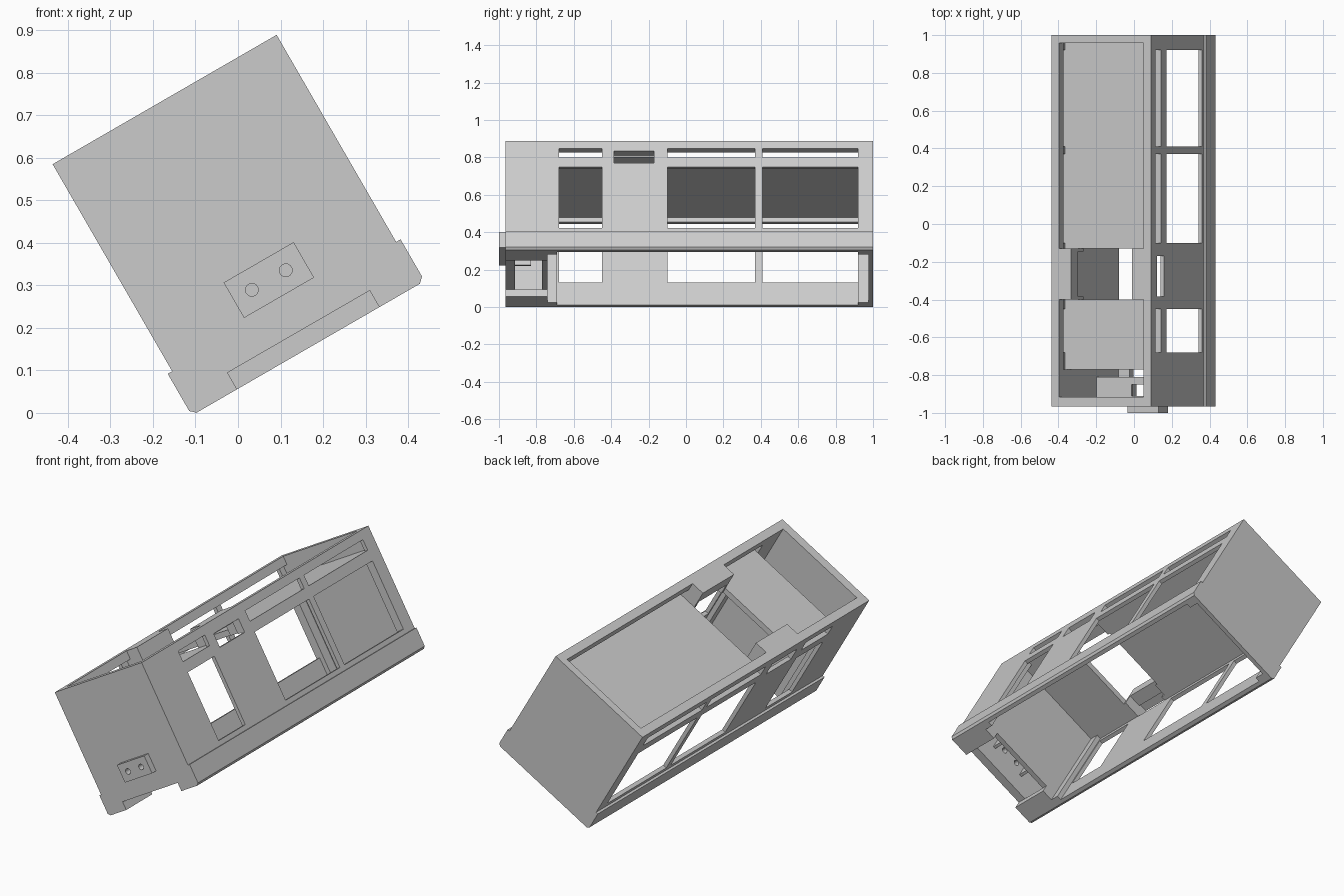
import bpy, bmesh
from math import radians
from mathutils import Matrix

cube = bpy.data.objects.get("Cube")
if cube:
    bpy.data.objects.remove(cube, do_unlink=True)

grey = bpy.data.materials.new("plain grey")
grey.use_nodes = True
COLOUR = (0.6, 0.6, 0.6, 1)
grey.diffuse_color = COLOUR
grey.node_tree.nodes["Principled BSDF"].inputs["Base Color"].default_value = COLOUR

# The whole shell lies tipped over around its long axis
TILT = Matrix.Translation((0.165, 0, 0.152)) @ Matrix.Rotation(radians(-30), 4, 'Y')
HALF, INNER, THIN, TOP = 0.304, 0.258, 0.283, 0.675
FRONT, BACK = -0.965, 1.0
SILL = 0.571


def finish(bm, name):
    bmesh.ops.recalc_face_normals(bm, faces=bm.faces)
    mesh = bpy.data.meshes.new(name)
    bm.to_mesh(mesh)
    bm.free()
    mesh.materials.append(grey)
    obj = bpy.data.objects.new(name, mesh)
    bpy.context.collection.objects.link(obj)
    obj.matrix_world = TILT
    return obj


def box(name, x, y, z):
    bm = bmesh.new()
    bmesh.ops.create_cube(bm, size=1)
    for v in bm.verts:
        for i, (lo, hi) in enumerate((x, y, z)):
            v.co[i] = lo if v.co[i] < 0 else hi
    return finish(bm, name)


def prism(name, profile, y0, y1):
    bm = bmesh.new()
    face = bm.faces.new([bm.verts.new((x, y0, z)) for x, z in profile])
    ext = bmesh.ops.extrude_face_region(bm, geom=[face])
    moved = [g for g in ext["geom"] if isinstance(g, bmesh.types.BMVert)]
    bmesh.ops.translate(bm, verts=moved, vec=(0, y1 - y0, 0))
    bm.faces.ensure_lookup_table()
    return finish(bm, name)


def rod(name, x, z, radius, y0, y1):
    bm = bmesh.new()
    bmesh.ops.create_cone(bm, cap_ends=True, segments=24, radius1=radius,
                          radius2=radius, depth=y1 - y0)
    bmesh.ops.transform(bm, verts=bm.verts, matrix=Matrix.Translation(
        (x, (y0 + y1) / 2, z)) @ Matrix.Rotation(radians(90), 4, 'X'))
    return finish(bm, name)


def cut(target, cutter):
    mod = target.modifiers.new("cut", 'BOOLEAN')
    mod.operation, mod.solver, mod.object = 'DIFFERENCE', 'EXACT', cutter
    bpy.context.view_layer.objects.active = target
    bpy.ops.object.modifier_apply(modifier=mod.name)
    bpy.data.objects.remove(cutter, do_unlink=True)


# Hollow shell, open above and below, with thinner side walls
shell = box("body_shell", (-HALF, HALF), (FRONT, BACK), (0, TOP))
cut(shell, box("cavity", (-INNER, INNER), (-0.915, 0.957), (-0.1, 0.8)))
cut(shell, box("lower_cavity", (-INNER, INNER), (-0.8, 0.975), (-0.1, 0.54)))
cut(shell, box("wall_recess", (-THIN, THIN), (-0.69, 0.92), (-0.1, 0.54)))

# Roof panels, flush with the upper window sills and tucked under the roof rim
for name, y in (("rear_roof_panel", (-0.13, 0.957)), ("front_roof_panel", (-0.77, -0.40))):
    cut(shell, box("rim_recess", (-THIN, THIN), y, (SILL, 0.629)))
    panel = box(name, (-INNER, INNER), y, (0.54, SILL))

# Main windows and the narrow windows above, cut through both sides
for y in ((-0.68, -0.45), (-0.10, 0.37), (0.41, 0.92)):
    cut(shell, box("window", (-0.4, 0.4), y, (0.138, 0.513)))
    cut(shell, box("upper_window", (-0.4, 0.4), y, (SILL, 0.629)))
cut(shell, box("vent", (-0.4, 0.4), (-0.385, -0.17), (0.537, 0.612)))
cut(shell, box("front_notch", (-0.193, 0.193), (-1.1, -0.8), (-0.1, 0.045)))

# Parts repeated on both sides
for side, label in ((1, "left"), (-1, "right")):
    def span(a, b):
        return tuple(sorted((side * a, side * b)))
    # skirt with a chamfered lower edge
    prism(label + "_skirt", [(side * x, z) for x, z in (
        (0.303, 0), (0.316, 0.012), (0.316, 0.113), (0.303, 0.113))], FRONT, BACK)
    # hollow vent housing beside the open bay
    vent = box(label + "_vent_housing", span(0.186, INNER), (-0.40, -0.13), (0.54, TOP))
    cut(vent, box("vent_hollow", span(0.15, 0.3), (-0.385, -0.145), (0.5, 0.602)))
    # foot block at the front underside
    box(label + "_front_block", span(0.193, INNER + 0.01), (-0.93, -0.74), (0, 0.045))
    # side wall of the coupling pocket
    box(label + "_pocket_wall", span(0.095, 0.11), (-0.92, -0.83), (0.14, 0.27))

# Front compartment: partition and shelf with an opening over the coupling
box("front_partition", (-INNER, INNER), (-0.77, -0.74), (0.045, 0.55))
shelf = box("front_shelf", (-INNER, INNER), (-0.916, -0.81), (0.265, 0.28))
cut(shelf, box("shelf_opening", (-0.045, 0.045), (-0.91, -0.85), (0.2, 0.3)))

# Coupling plate with two screw holes
plate = box("coupling_plate", (-0.095, 0.095), (-1.0, FRONT + 0.002), (0.137, 0.233))
for x in (-0.046, 0.046):
    for part in (plate, shell):
        cut(part, rod("hole", x, 0.185, 0.015, -1.05, -0.9))
